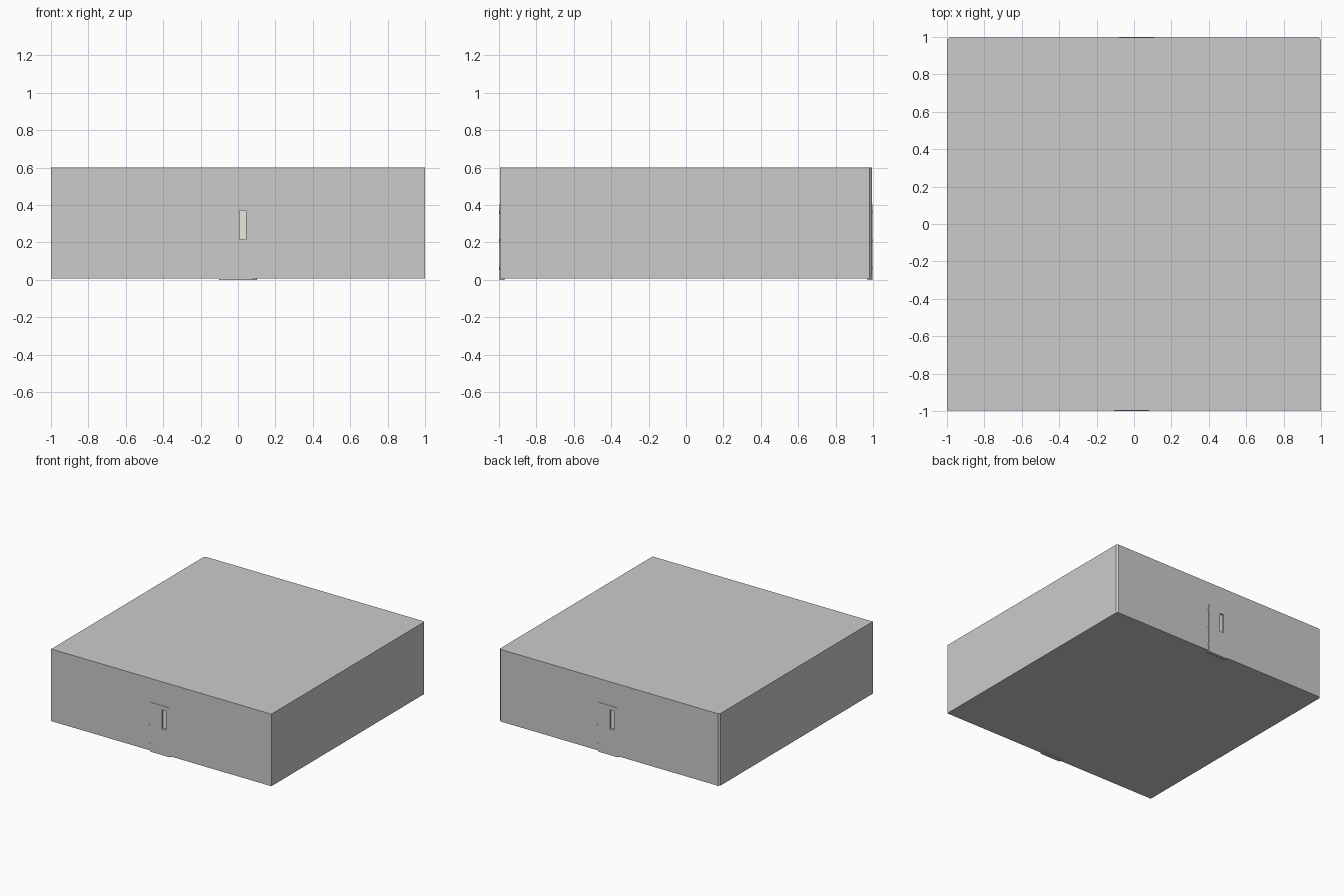
import bpy, bmesh
from mathutils import Vector, Matrix
from math import pi

if "Cube" in bpy.data.objects:
    bpy.data.objects.remove(bpy.data.objects["Cube"])


def box(name, lo, hi):
    bm = bmesh.new()
    bmesh.ops.create_cube(bm, size=1)
    lo, hi = Vector(lo), Vector(hi)
    for v in bm.verts:
        v.co = Vector(((lo[i] + hi[i]) / 2 + v.co[i] * (hi[i] - lo[i]) for i in range(3)))
    return finish(name, bm)


def finish(name, bm):
    bmesh.ops.recalc_face_normals(bm, faces=bm.faces)
    me = bpy.data.meshes.new(name)
    bm.to_mesh(me)
    bm.free()
    ob = bpy.data.objects.new(name, me)
    bpy.context.collection.objects.link(ob)
    return ob


def cut(ob, cutter):
    m = ob.modifiers.new("window_cut", 'BOOLEAN')
    m.object = cutter
    m.solver = 'EXACT'


glass = bpy.data.materials.new("pale_glass")
glass.diffuse_color = (0.78, 0.82, 0.74, 1)
glass.use_nodes = True
glass.node_tree.nodes["Principled BSDF"].inputs["Base Color"].default_value = glass.diffuse_color

# Room block: plan with small corner cuts at the back
plan = [(-1, -0.995), (1, -0.995), (1, 0.982), (0.987, 0.995), (-0.987, 0.995), (-1, 0.982)]
bm = bmesh.new()
base = bm.faces.new([bm.verts.new((x, y, 0.008)) for x, y in plan])
top = bmesh.ops.extrude_face_region(bm, geom=[base])
for v in top["geom"]:
    if isinstance(v, bmesh.types.BMVert):
        v.co.z = 0.6
room = finish("room_block", bm)

# Doors at front and back, the back one turned half round
for side, angle in (("front", 0), ("back", pi)):
    parts = []
    door = box(side + "_door", (-0.102, -0.998, 0), (0.08, -0.97, 0.405))
    cutter = box(side + "_window_cutter", (0.008, -1.1, 0.215), (0.044, -0.984, 0.37))
    cutter.hide_render = True
    cutter.hide_viewport = True
    cutter.display_type = 'WIRE'
    pane = box(side + "_window_pane", (0.008, -0.986, 0.215), (0.044, -0.983, 0.37))
    pane.data.materials.append(glass)
    parts += [door, cutter, pane]
    for i, z in enumerate((0.06, 0.21, 0.36)):
        parts.append(box(f"{side}_hinge_{i + 1}", (-0.108, -1, z - 0.008), (-0.1, -0.992, z + 0.008)))
    for p in parts:
        p.data.transform(Matrix.Rotation(angle, 4, 'Z'))
    cut(door, cutter)
    cut(room, cutter)
